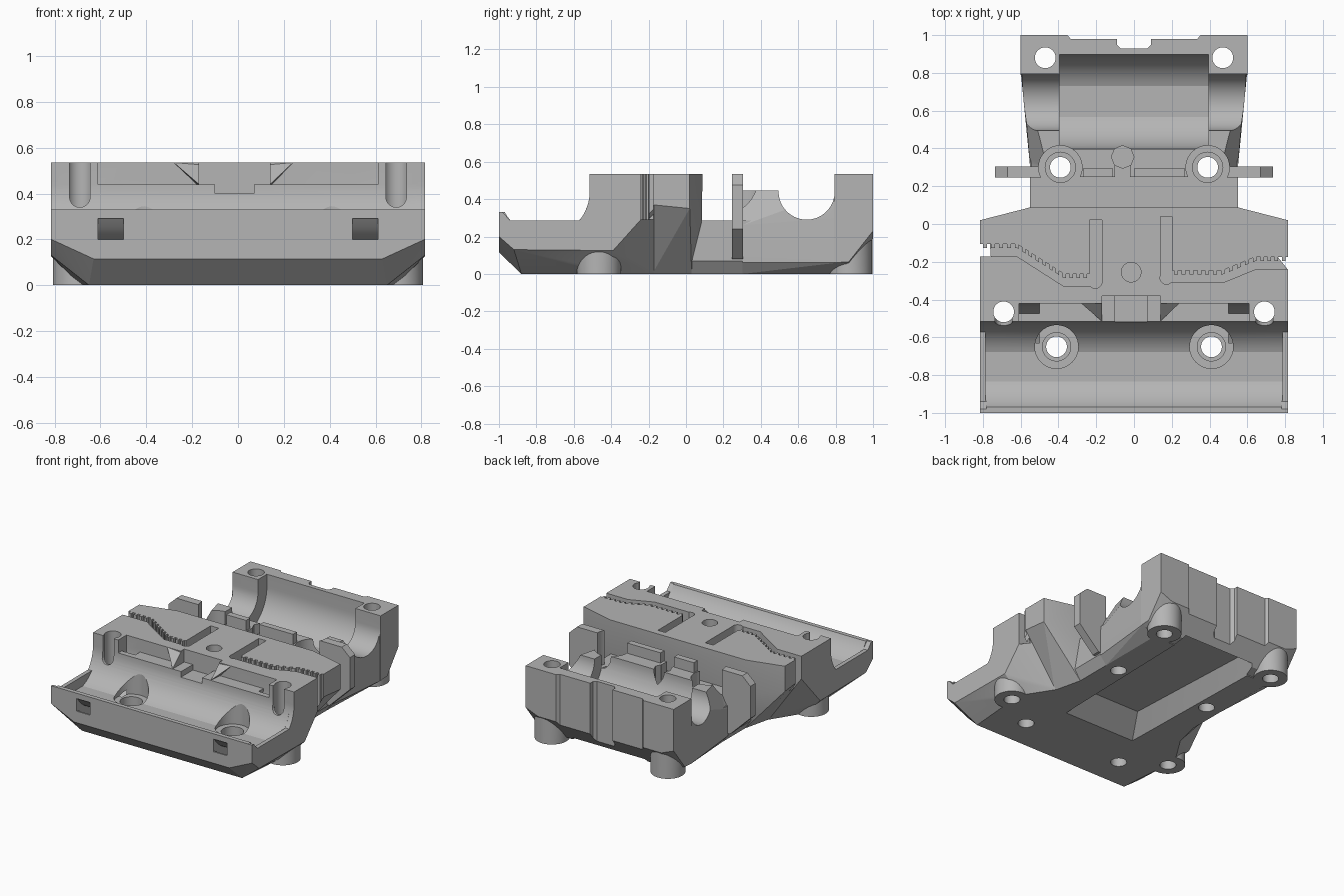
import bpy, bmesh, math
from mathutils import Vector

old = bpy.data.objects.get("Cube")
if old:
    bpy.data.objects.remove(old, do_unlink=True)

SHADE = (0.46, 0.46, 0.46, 1)
grey = bpy.data.materials.new("plain grey")
grey.use_nodes = True
grey.diffuse_color = SHADE
grey.node_tree.nodes["Principled BSDF"].inputs["Base Color"].default_value = SHADE


def finish(bm, name):
    bmesh.ops.recalc_face_normals(bm, faces=bm.faces)
    mesh = bpy.data.meshes.new(name)
    bm.to_mesh(mesh)
    bm.free()
    mesh.materials.append(grey)
    ob = bpy.data.objects.new(name, mesh)
    bpy.context.collection.objects.link(ob)
    return ob


def hull(name, pts, mirror=False):
    """Convex solid round the points, optionally symmetric in x."""
    bm = bmesh.new()
    pts = list(pts) + ([(-x, y, z) for x, y, z in pts] if mirror else [])
    for p in pts:
        bm.verts.new(p)
    res = bmesh.ops.convex_hull(bm, input=bm.verts)
    loose = {v for v in res["geom_interior"] + res["geom_unused"]
             if isinstance(v, bmesh.types.BMVert)}
    bmesh.ops.delete(bm, geom=list(loose), context='VERTS')
    bmesh.ops.dissolve_limit(bm, angle_limit=0.01, verts=bm.verts, edges=bm.edges)
    return finish(bm, name)


def box(name, x0, x1, y0, y1, z0, z1):
    return hull(name, [(x, y, z) for x in (x0, x1) for y in (y0, y1) for z in (z0, z1)])


def prism_x(name, profile, x0, x1):
    """Extrude a (y, z) outline along x."""
    bm = bmesh.new()
    face = bm.faces.new([bm.verts.new((x0, y, z)) for y, z in profile])
    ext = bmesh.ops.extrude_face_region(bm, geom=[face])["geom"]
    bmesh.ops.translate(bm, vec=(x1 - x0, 0, 0),
                        verts=[v for v in ext if isinstance(v, bmesh.types.BMVert)])
    return finish(bm, name)


def cylinder(name, x, y, r, z0, z1, sides=40):
    ring = [(x + r * math.cos(2 * math.pi * i / sides),
             y + r * math.sin(2 * math.pi * i / sides)) for i in range(sides)]
    return hull(name, [(a, b, z) for a, b in ring for z in (z0, z1)])


def arc(cy, cz, r, a0, a1, n=14):
    step = math.radians(a1 - a0) / n
    return [(cy + r * math.cos(math.radians(a0) + i * step),
             cz + r * math.sin(math.radians(a0) + i * step)) for i in range(n + 1)]


def combine(target, tool, operation):
    tool.hide_render = True
    mod = target.modifiers.new("bool", 'BOOLEAN')
    mod.operation = operation
    mod.solver = 'EXACT'
    mod.object = tool
    bpy.context.view_layer.objects.active = target
    bpy.ops.object.modifier_apply(modifier=mod.name)
    bpy.data.objects.remove(tool, do_unlink=True)


# Front block with chamfered underside
body = hull("carriage_body", [
    (.815, -1, .2), (.63, -1, .115), (.65, -.88, 0), (.815, -.92, .13), (.815, -.39, .125),
    (.69, -.39, 0), (.815, -1, .535), (.815, -.17, .37), (.815, -.17, .535), (.55, -.17, 0)], True)

# Middle wings, low bridge, rear cradle and rear wall
solids = [
    hull("mid_wings", [(.815, -.18, .37), (.815, .02, .35), (.815, -.18, .535), (.815, .02, .535),
                       (.55, .088, .535), (.55, .085, .285), (.55, .03, .07), (.5, .03, 0),
                       (.55, -.18, 0)], True),
    hull("bridge", [(x, y, z) for y in (-.1, .45)
                    for x, z in ((.55, .285), (.55, .07), (.5, 0))], True),
    hull("rear_ledge", [(x, y, z) for y in (.25, .4)
                        for x, z in ((.46, .445), (.545, .28), (.545, .07), (.49, 0))], True),
    hull("rear_cradle", [(.46, .302, .445), (.55, .302, .26), (.55, .302, .06), (.5, .302, 0),
                         (.59, .81, .445), (.6, .81, .3), (.6, .81, .06), (.5, .81, 0)], True),
    hull("rear_wall", [(.6, .79, .535), (.6, 1, .535), (.6, .79, .06), (.6, .87, .065),
                       (.6, 1, .23), (.5, 1, .19), (.5, .88, .03), (.5, .79, 0)], True),
]
for s in (-1, 1):
    # Side tabs and screw feet
    tab = ((.735, .24), (.735, .475), (.67, .535), (.49, .535), (.49, .08), (.57, .08))
    solids.append(hull("side_tab", [(s * x, y, z) for y in (.245, .305) for x, z in tab]))
    solids.append(cylinder("front_foot", s * .69, -.465, .118, 0, .25))
    solids.append(cylinder("rear_foot", s * .47, .88, .116, 0, .25))
for ob in solids:
    combine(body, ob, 'UNION')

# Shelf between the front posts, with a ramp either side of the clip
combine(body, box("front_shelf", -.61, .61, -.6, -.42, .44, .6), 'DIFFERENCE')
for inner, outer in ((-.17, -.28), (.14, .24)):
    combine(body, hull("clip_ramp", [(outer, -.41, .535), (inner, -.41, .535), (outer, -.42, .535),
                                     (inner, -.515, .44), (inner, -.41, .43)]), 'UNION')

cuts = []
# Front bearing trough with a flat floor and low end lips
trough = arc(-.755, .44, .24, 207, 251) + arc(-.755, .44, .24, 289, 360)
cuts.append(prism_x("front_trough", [(-1.1, .33)] + trough + [(-.515, .6), (-1.1, .6)], -.785, .785))
lip = [(-1.1, .33), (-.98, .33), (-.94, .285)] + arc(-.755, .44, .24, 319.8, 360)
for x0, x1 in ((-.9, -.78), (.78, .9)):
    cuts.append(prism_x("front_lip", lip + [(-.515, .6), (-1.1, .6)], x0, x1))

# Rear bearing trough and the narrower saddle through its ends
low = arc(.648, .44, .25, 180, 251) + arc(.648, .44, .25, 289, 360)
cuts.append(prism_x("rear_trough", low + [(.898, .6), (.398, .6)], -.395, .395))
low = arc(.645, .44, .15, 180, 360, 28)
cuts.append(prism_x("rear_saddle", low + [(.795, .6), (.495, .6)], -.7, .7))

# Rear wall relief and notch
cuts.append(hull("rear_relief", [(x, y, z) for z in (-.1, .6)
                                 for x, y in ((.335, .98), (.37, 1.02))], True))
cuts.append(hull("rear_notch", [(x, y, z) for z in (-.1, .6) for x, y in
                                ((.07, .93), (.09, .95), (.09, 1.1))], True))

# Underside pocket
cuts.append(hull("pocket", [(.3, -.38, -.01), (.33, .93, -.01), (.2, -.2, .12), (.25, .85, .12)], True))

for s in (-1, 1):
    # Screw holes, counterbores and driver slots
    cuts.append(cylinder("rear_hole", s * .47, .88, .055, -.1, .6))
    cuts.append(cylinder("front_hole", s * .69, -.465, .055, -.1, .6))
    slot = [(s * .69 + .045 * math.cos(t * math.pi / 10), .385 + .045 * math.sin(t * math.pi / 10))
            for t in range(10, 21)] + [(s * .69 - .045, .6), (s * .69 + .045, .6)]
    cuts.append(hull("driver_slot", [(x, y, z) for x, z in slot for y in (-.56, -.47)]))
    for x, y, r, floor in ((.41, -.65, .075, .1), (.39, .3, .08, .15)):
        cuts.append(cylinder("screw_hole", s * x, y, .055, -.1, .3))
        cuts.append(cylinder("counterbore", s * x, y, r, floor, .6))
    cuts.append(cylinder("front_recess", s * .41, -.65, .115, .19, .4))
    cuts.append(cylinder("rear_recess", s * .39, .3, .115, .285, .6))
    # Curved tie channel from the front wall, under the trough, up to the shelf
    x0, x1 = sorted((s * .5, s * .61))
    channel = ([(-1.1, .29)] + arc(-.755, .44, .28, 212, 360) + [(-.475, .6), (-.42, .6)]
               + arc(-.755, .44, .335, 360, 226) + [(-1.1, .2)])
    cuts.append(prism_x("tie_channel", channel, x0, x1))

# Centre clip recess
cuts.append(box("clip_back", -.17, .14, -.43, -.38, .44, .6))
cuts.append(box("clip_mouth", -.1, .07, -.56, -.38, .4, .6))

# Cable opening, tie gap and shallow centre hole
cuts.append(cylinder("cable_opening", -.06, .355, .06, .2, .6, 8))
cuts.append(box("cable_gap", -.1, -.02, .2, .33, .285, .6))
cuts.append(cylinder("centre_hole", -.015, -.255, .052, .3, .6))

# Belt exit slots
cuts.append(box("left_belt_slot", -.235, -.17, -.31, .02, .29, .6))
cuts.append(box("right_belt_slot", .14, .2, -.29, .04, .29, .6))
cuts.append(cylinder("left_slot_end", -.205, -.305, .036, .29, .6))
cuts.append(cylinder("right_slot_end", .172, -.285, .034, .29, .6))

# Toothed belt grooves
paths = (((-.83, -.105), (-.62, -.105), (-.37, -.265), (-.22, -.265)),
         ((.18, -.245), (.47, -.245), (.64, -.175), (.83, -.175)))
for path in paths:
    for p, q in zip(path, path[1:]):
        a, b = Vector(p), Vector(q)
        cuts.append(hull("belt_groove", [(v.x, v.y + d, z) for v in (a, b)
                                         for d in (-.066, -.022) for z in (.29, .6)]))
        count = max(2, round((b - a).length / .042))
        for i in range(count):
            m, n = a.lerp(b, (i + .25) / count), a.lerp(b, (i + .75) / count)
            cuts.append(hull("tooth_gap", [(v.x, v.y + d, z) for v in (m, n)
                                           for d in (-.03, 0) for z in (.29, .6)]))
for ob in cuts:
    combine(body, ob, 'DIFFERENCE')

# Upright cable guides on the rear ledge
for x0, x1 in ((-.27, -.11), (0, .27)):
    combine(body, box("cable_guide", x0, x1, .25, .295, .27, .52), 'UNION')

bm = bmesh.new()
bm.from_mesh(body.data)
bmesh.ops.remove_doubles(bm, verts=bm.verts, dist=0.0002)
bm.to_mesh(body.data)
bm.free()
bpy.ops.object.select_all(action='DESELECT')
body.select_set(True)
bpy.context.view_layer.objects.active = body
bpy.ops.object.shade_smooth_by_angle(angle=math.radians(14))
